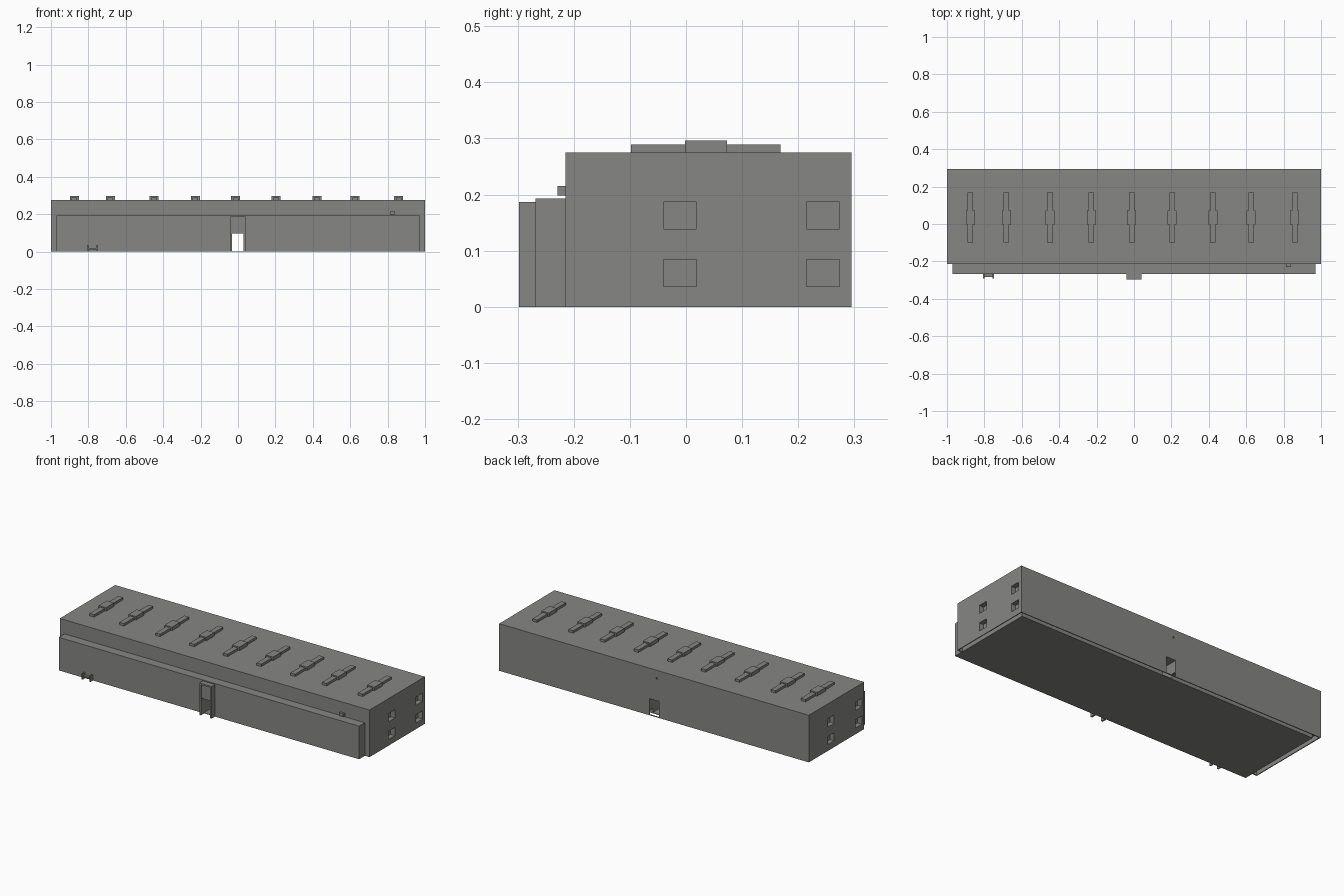
import bpy, bmesh

if "Cube" in bpy.data.objects:
    bpy.data.objects.remove(bpy.data.objects["Cube"])

grey = bpy.data.materials.new("concrete_grey")
grey.diffuse_color = (0.24, 0.24, 0.23, 1)
grey.use_nodes = True
grey.node_tree.nodes["Principled BSDF"].inputs["Base Color"].default_value = grey.diffuse_color


def boxes(name, spans):
    """One object made of boxes given as (x0, x1, y0, y1, z0, z1)."""
    bm = bmesh.new()
    for x0, x1, y0, y1, z0, z1 in spans:
        vs = bmesh.ops.create_cube(bm, size=1)["verts"]
        for v in vs:
            v.co = (x1 if v.co.x > 0 else x0,
                    y1 if v.co.y > 0 else y0,
                    z1 if v.co.z > 0 else z0)
    me = bpy.data.meshes.new(name)
    bm.to_mesh(me)
    bm.free()
    me.materials.append(grey)
    ob = bpy.data.objects.new(name, me)
    bpy.context.collection.objects.link(ob)
    return ob


def cut(target, cutter):
    mod = target.modifiers.new(cutter.name, "BOOLEAN")
    mod.operation = "DIFFERENCE"
    mod.solver = "EXACT"
    mod.object = cutter
    cutter.hide_render = True
    bpy.context.view_layer.objects.active = target
    bpy.ops.object.modifier_apply(modifier=mod.name)


# Main hall and the lower block that runs through it to the front
hall = boxes("main_hall", [(-1, 1, -0.215, 0.295, 0, 0.275)])
block = boxes("front_block", [(-0.97, 0.97, -0.268, 0.265, 0, 0.193)])

# Square windows: the left end is the right end turned half round
windows = []
for z in (0.036, 0.139):
    for y in (-0.04, 0.215):
        windows.append((0.972, 1.05, y, y + 0.059, z, z + 0.048))
        windows.append((-1.05, -0.972, 0.08 - y - 0.059, 0.08 - y, z, z + 0.048))
window_cutter = boxes("window_cutter", windows)

# Shallow gap under the walls, doorway passage, small hole above the back door
gap_cutter = boxes("gap_cutter", [(-0.995, 0.995, -0.21, 0.29, -0.05, 0.03)])
passage_cutter = boxes("passage_cutter", [(-0.031, 0.029, -0.4, 0.4, 0.004, 0.097)])
hole_cutter = boxes("hole_cutter", [(-0.02, -0.012, 0.28, 0.35, 0.222, 0.232)])

for c in (window_cutter, gap_cutter, passage_cutter, hole_cutter):
    cut(hall, c)
cut(block, passage_cutter)
for c in (window_cutter, gap_cutter, passage_cutter, hole_cutter):
    bpy.data.objects.remove(c)

# Front portal: posts, top slab and a set-back panel above the opening
boxes("front_portal", [
    (-0.041, -0.031, -0.298, -0.268, 0, 0.187),
    (0.029, 0.039, -0.298, -0.268, 0, 0.187),
    (-0.031, 0.029, -0.298, -0.268, 0.178, 0.187),
    (-0.031, 0.029, -0.292, -0.268, 0.097, 0.178),
])

# Bench beside the front wall
boxes("bench", [
    (-0.807, -0.800, -0.291, -0.268, 0, 0.034),
    (-0.756, -0.749, -0.291, -0.268, 0, 0.034),
    (-0.800, -0.756, -0.283, -0.268, 0.012, 0.019),
])

# Small box on the upper front wall
boxes("wall_box", [(0.812, 0.840, -0.229, -0.215, 0.198, 0.215)])

# Row of roof vents: a long low bar with a wider, taller middle
for i, x in enumerate((-0.875, -0.682, -0.449, -0.228, -0.013,
                       0.204, 0.422, 0.626, 0.859)):
    boxes(f"roof_vent_{i + 1}", [
        (x - 0.015, x + 0.015, -0.098, 0.168, 0.274, 0.289),
        (x - 0.024, x + 0.024, -0.002, 0.073, 0.274, 0.296),
    ])
